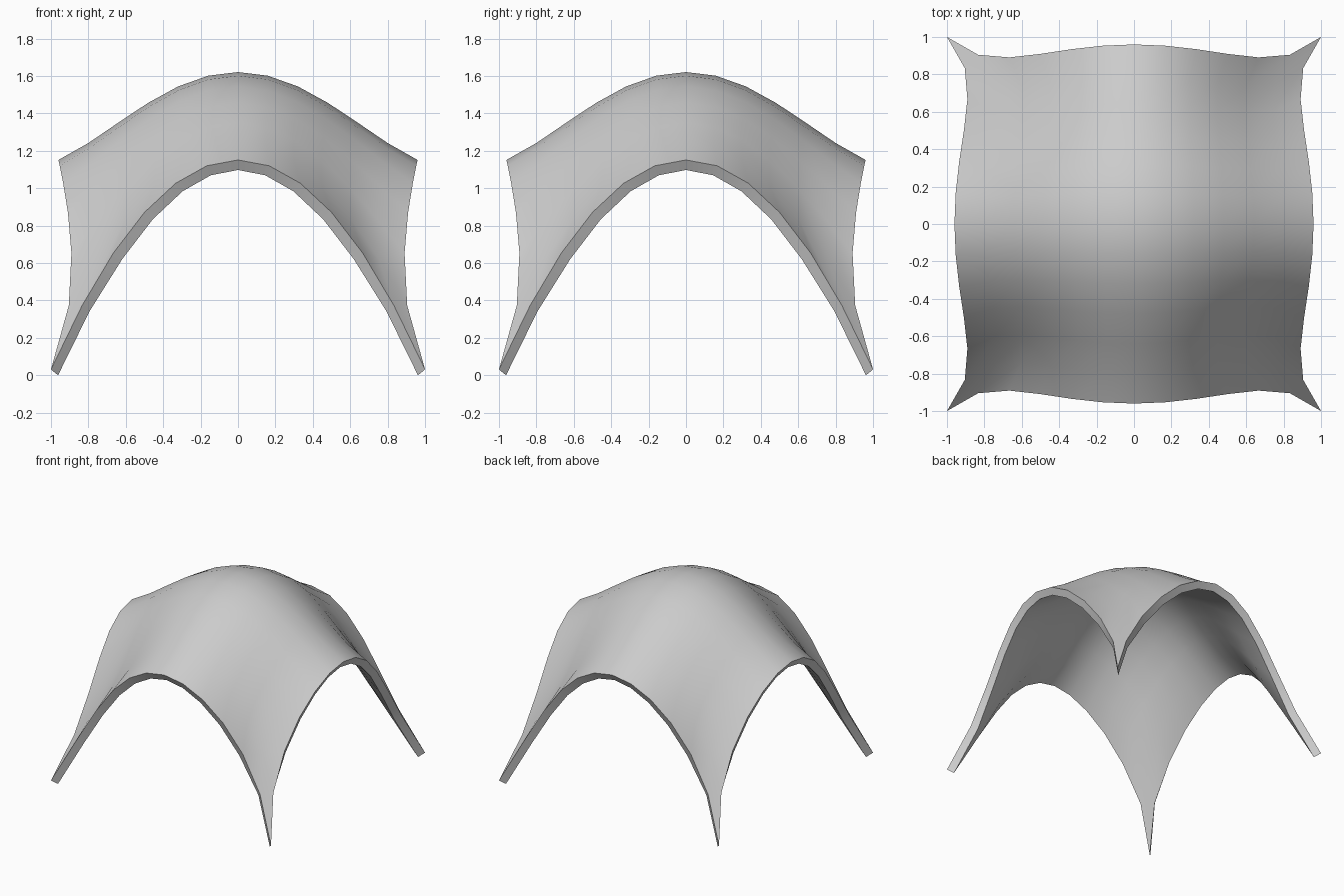
import bpy
import bmesh
import math

cube = bpy.data.objects.get("Cube")
if cube:
    bpy.data.objects.remove(cube, do_unlink=True)

SEGMENTS = 12
THICKNESS = 0.062


def spread(t):
    """Plan width: waisted near the legs, flaring out to the corners."""
    return 0.96 - 0.244 * t + 0.129 * t**2 + 0.155 * t**3


def shell_point(u, v):
    """Vaulted square resting on four pointed corners."""
    a, b = u * u, v * v
    z = 1.62 - 0.72 * (a + b) + 0.25 * (a * a + b * b)
    z -= 0.15 * a * b + 0.25 * a * b * (a + b)
    return u * spread(b), v * spread(a), z


# Grey material
grey = bpy.data.materials.new("soft grey")
grey.use_nodes = True
colour = (0.6, 0.6, 0.6, 1)
grey.diffuse_color = colour
grey.node_tree.nodes["Principled BSDF"].inputs["Base Color"].default_value = colour

# Canopy surface bent from a flat grid
bm = bmesh.new()
bmesh.ops.create_grid(bm, x_segments=SEGMENTS, y_segments=SEGMENTS, size=1)
for vert in bm.verts:
    vert.co = shell_point(vert.co.x, vert.co.y)
mesh = bpy.data.meshes.new("canopy_shell")
bm.to_mesh(mesh)
bm.free()
mesh.materials.append(grey)
canopy = bpy.data.objects.new("canopy_shell", mesh)
bpy.context.collection.objects.link(canopy)

# Shell thickness, inwards from the outer surface
bpy.ops.object.select_all(action="DESELECT")
canopy.select_set(True)
bpy.context.view_layer.objects.active = canopy
solid = canopy.modifiers.new("thickness", "SOLIDIFY")
solid.thickness = THICKNESS
solid.offset = -1
bpy.ops.object.modifier_apply(modifier=solid.name)

# Stand the feet on the ground
lowest = min(v.co.z for v in canopy.data.vertices)
for v in canopy.data.vertices:
    v.co.z -= lowest

bpy.ops.object.shade_smooth_by_angle(angle=math.radians(40))
